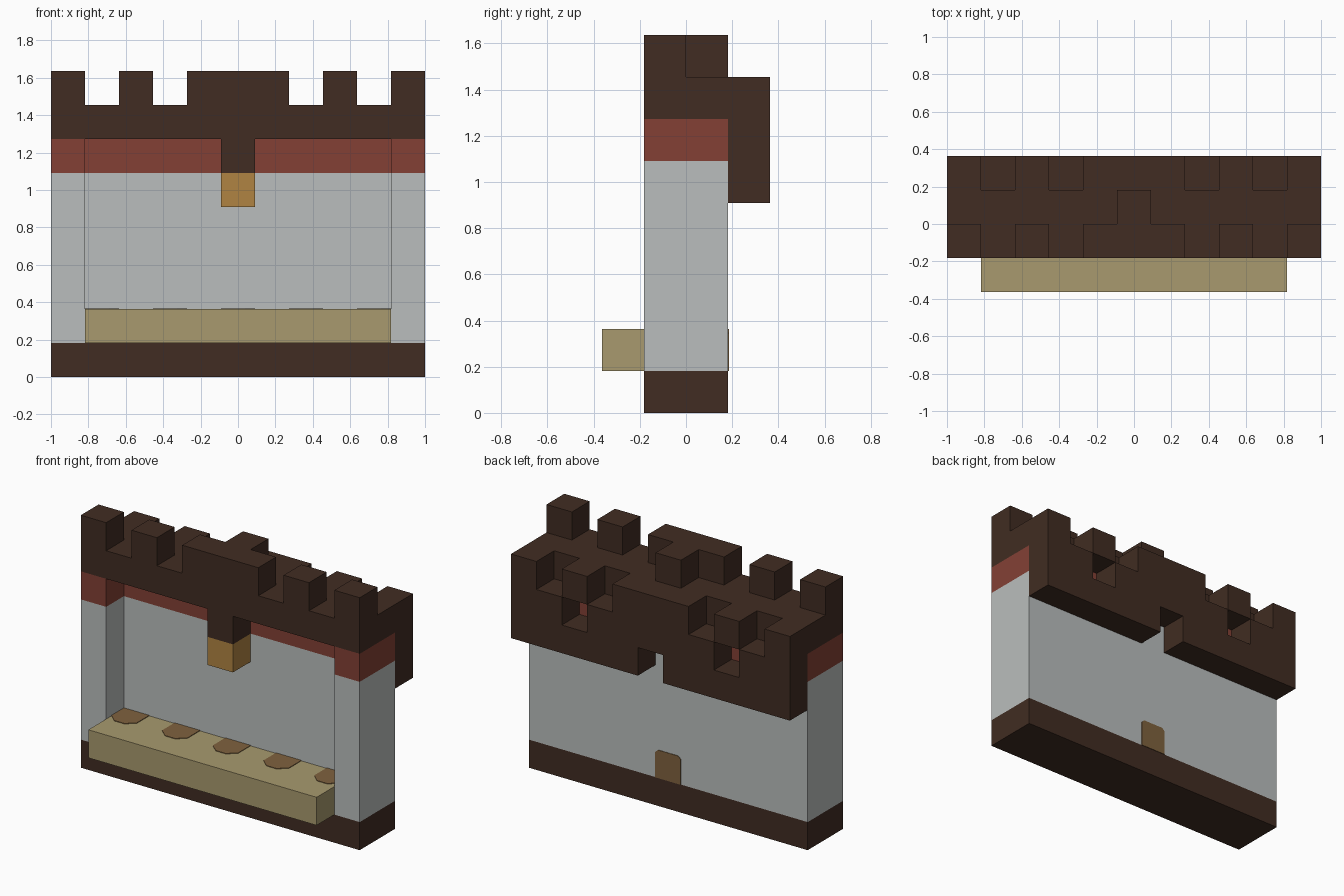
import bpy
import bmesh
from mathutils import Vector

old = bpy.data.objects.get("Cube")
if old:
    bpy.data.objects.remove(old, do_unlink=True)

U = 2 / 11  # one block


def material(name, rgb):
    linear = [((c / 255 + 0.055) / 1.055) ** 2.4 for c in rgb] + [1]
    mat = bpy.data.materials.new(name)
    mat.use_nodes = True
    mat.diffuse_color = linear
    bsdf = next(n for n in mat.node_tree.nodes if n.type == "BSDF_PRINCIPLED")
    bsdf.inputs["Base Color"].default_value = linear
    return mat


BROWN = material("dark_brown", (65, 44, 34))
RED = material("brick_red", (131, 64, 53))
GREY = material("light_grey", (186, 190, 189))
SAND = material("sand", (168, 154, 110))
GOLD = material("gold", (176, 132, 66))
TAN = material("tan_brown", (127, 98, 62))


def prism(name, outline, axis, start, end, mat):
    """Extrude an outline given in blocks: (x, y) along z or (x, z) along y."""
    def place(a, b, c):
        return Vector((a, b, c) if axis == "z" else (a, c, b)) * U

    bm = bmesh.new()
    face = bm.faces.new([bm.verts.new(place(a, b, start)) for a, b in outline])
    moved = bmesh.ops.extrude_face_region(bm, geom=[face], use_keep_orig=True)
    verts = [g for g in moved["geom"] if isinstance(g, bmesh.types.BMVert)]
    bmesh.ops.translate(bm, verts=verts, vec=place(0, 0, end - start))
    bmesh.ops.recalc_face_normals(bm, faces=bm.faces[:])
    mesh = bpy.data.meshes.new(name)
    bm.to_mesh(mesh)
    bm.free()
    mesh.materials.append(mat)
    obj = bpy.data.objects.new(name, mesh)
    bpy.context.collection.objects.link(obj)
    return obj


def box(name, x, y, z, mat):
    outline = [(x[0], y[0]), (x[1], y[0]), (x[1], y[1]), (x[0], y[1])]
    return prism(name, outline, "z", *z, mat)


def mirrored(half):
    """Complete a right-hand half outline across x = 0."""
    return half + [(-a, b) for a, b in reversed(half)]


# Wall with a recessed front, in coloured layers
box("base", (-5.5, 5.5), (-1, 1), (0, 1), BROWN)
wall_plan = mirrored([(4.5, 0), (4.5, -1), (5.5, -1), (5.5, 1)])
prism("wall", wall_plan, "z", 1, 6, GREY)
prism("red_band", wall_plan, "z", 6, 7, RED)

# Roof walkway, notched along the back
roof = [(5.5, -1), (5.5, 2)]
for x in (3.5, 1.5):
    roof += [(x + 1, 2), (x + 1, 1), (x, 1), (x, 2)]
prism("roof_walkway", mirrored(roof), "z", 7, 8, BROWN)

# Back overhang with a gap below and an opening on each side
overhang = [(0.5, 6), (0.5, 5), (5.5, 5), (5.5, 7),
            (3.5, 7), (3.5, 6), (2.5, 6), (2.5, 7)]
prism("back_overhang", mirrored(overhang), "y", 1, 2, BROWN)

# Front battlements
for side, s in (("left", 1), ("right", -1)):
    for part, x in (("inner", 3), ("outer", 5)):
        box(f"{side}_{part}_battlement", (s * x - 0.5, s * x + 0.5), (-1, 0), (8, 9), BROWN)
centre = mirrored([(1.5, -1), (1.5, 0), (0.5, 0), (0.5, 1)])
prism("centre_battlement", centre, "z", 8, 9, BROWN)

# Hanging lamp
box("lamp_bracket", (-0.5, 0.5), (-1, 0), (6, 7), BROWN)
box("lamp", (-0.5, 0.5), (-1, 0), (5, 6), GOLD)

# Shelf with painted spots
box("shelf", (-4.5, 4.5), (-2, 0), (1, 2), SAND)
spot = mirrored([(0.2, -0.97), (0.5, -0.7), (0.5, 0)])
for i in range(5):
    x = 2 * i - 4
    prism(f"shelf_spot_{i + 1}", [(x + a, b) for a, b in spot], "z", 2, 2.02, TAN)

# Small painted door on the back
prism("back_door", mirrored([(0.5, 1), (0.5, 1.9), (0.4, 2)]), "y", 1, 1.02, TAN)
